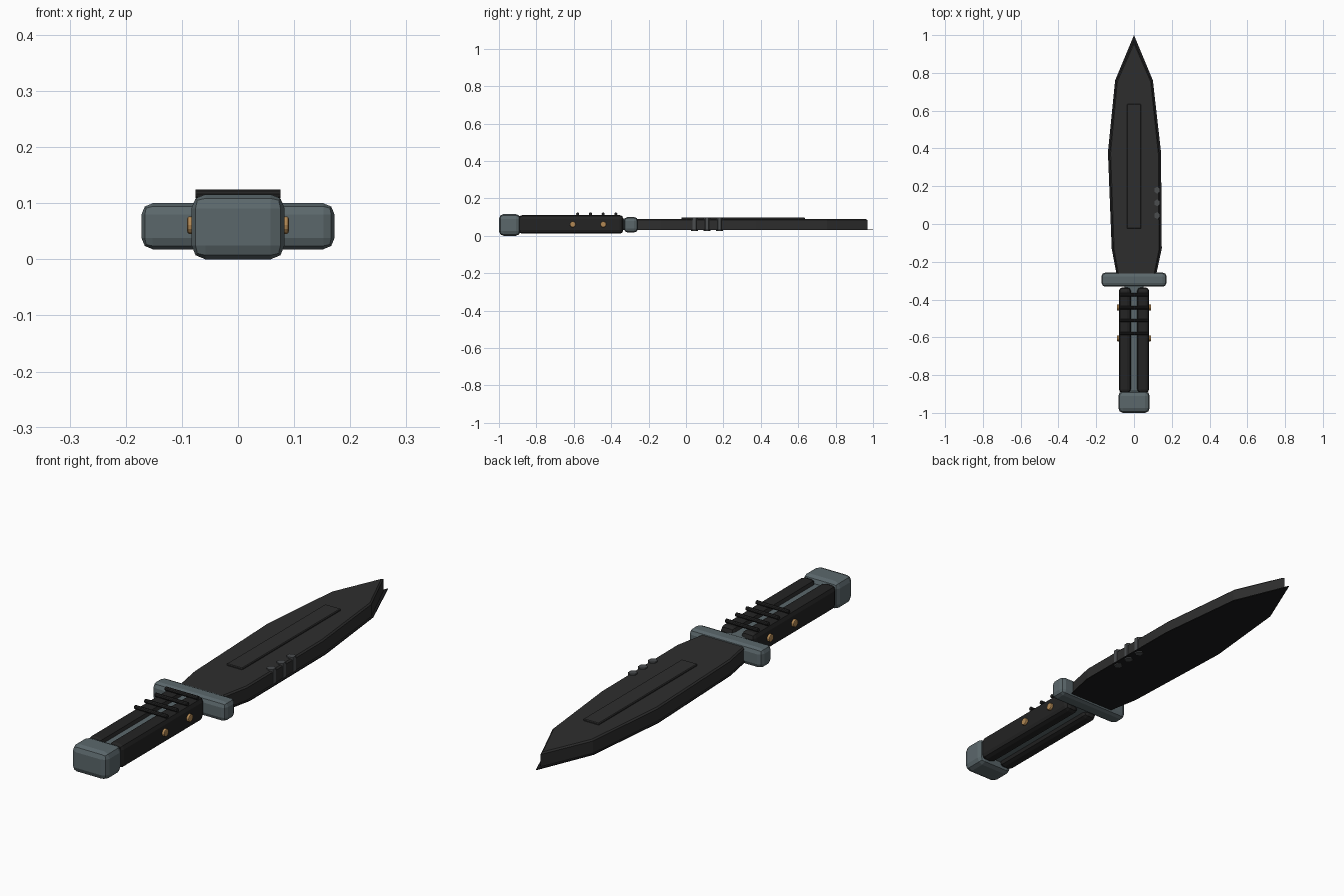
import bpy, bmesh, math
from mathutils import Matrix

if "Cube" in bpy.data.objects:
    bpy.data.objects.remove(bpy.data.objects["Cube"])


def material(name, rgb):
    m = bpy.data.materials.new(name)
    m.diffuse_color = (*rgb, 1)
    m.use_nodes = True
    m.node_tree.nodes["Principled BSDF"].inputs["Base Color"].default_value = m.diffuse_color
    return m


STEEL = material("grey steel", (0.105, 0.137, 0.148))
BLADE = material("blackened blade", (0.027, 0.027, 0.027))
EDGE = material("dark edge", (0.011, 0.011, 0.012))
GRIP = material("black grip", (0.017, 0.017, 0.017))
BRASS = material("brass", (0.45, 0.25, 0.09))
TOOTH = material("tooth grey", (0.07, 0.075, 0.078))


def finish(bm, name, mat, bevel=0, segments=2):
    bmesh.ops.recalc_face_normals(bm, faces=bm.faces)
    me = bpy.data.meshes.new(name)
    bm.to_mesh(me)
    bm.free()
    me.materials.append(mat)
    ob = bpy.data.objects.new(name, me)
    bpy.context.collection.objects.link(ob)
    if bevel:
        mod = ob.modifiers.new("bevel", "BEVEL")
        mod.width, mod.segments = bevel, segments
        mod.limit_method = "ANGLE"
        mod.angle_limit = math.radians(40)
    return ob


def box(name, mat, x, y, z, bevel=0, segments=2):
    bm = bmesh.new()
    size = [b - a for a, b in (x, y, z)]
    mid = [(a + b) / 2 for a, b in (x, y, z)]
    bmesh.ops.create_cube(bm, size=1, matrix=Matrix.Translation(mid) @ Matrix.Diagonal((*size, 1)))
    return finish(bm, name, mat, bevel, segments)


def rod(name, mat, at, radius, length, axis, sides=12, bevel=0):
    bm = bmesh.new()
    turn = Matrix.Rotation(math.pi / 2, 4, "Y") if axis == "X" else Matrix()
    bmesh.ops.create_cone(bm, cap_ends=True, segments=sides, radius1=radius, radius2=radius,
                          depth=length, matrix=Matrix.Translation(at) @ turn)
    return finish(bm, name, mat, bevel)


def slab(name, mat, outline, z0, z1, bevel=0):
    bm = bmesh.new()
    face = bm.faces.new([bm.verts.new((x, y, z0)) for x, y in outline])
    top = bmesh.ops.extrude_face_region(bm, geom=[face])["geom"]
    bmesh.ops.translate(bm, vec=(0, 0, z1 - z0), verts=[v for v in top if isinstance(v, bmesh.types.BMVert)])
    if bevel:  # chamfer the upper rim only
        rim = [e for e in bm.edges if all(v.co.z > z1 - 1e-5 for v in e.verts)]
        bmesh.ops.bevel(bm, geom=rim, offset=bevel, segments=1, affect="EDGES")
    return finish(bm, name, mat)


# Blade: thick body on a slightly wider thin cutting edge
outline = [(0, 1.0), (-0.1, 0.76), (-0.138, 0.38), (-0.118, -0.13), (-0.09, -0.28),
           (0.115, -0.28), (0.147, -0.13), (0.143, 0.38), (0.1, 0.76)]
slab("cutting_edge", EDGE, outline, 0.03, 0.034)
body = [(x * 0.94, 0.97 if y == 1.0 else y - 0.005) for x, y in outline]
slab("blade_body", BLADE, body, 0.033, 0.091, 0.006)
box("blade_panel", BLADE, (-0.037, 0.037), (-0.025, 0.635), (0.085, 0.098), 0.003, 1)

# Teeth along one side of the blade
for i in range(3):
    rod(f"tooth_{i + 1}", TOOTH, (0.123, 0.045 + i * 0.067, 0.061), 0.018, 0.072, "Z", 6)

# Guard, tang and pommel
box("guard", STEEL, (-0.172, 0.172), (-0.332, -0.257), (0.018, 0.1), 0.02)
box("tang", STEEL, (-0.05, 0.05), (-0.92, -0.3), (0.03, 0.092), 0.01)
box("pommel", STEEL, (-0.083, 0.083), (-1.0, -0.885), (0, 0.116), 0.025)

# Grip scales with brass pins on each side
for s, side in ((-1, "left"), (1, "right")):
    box(f"grip_scale_{side}", GRIP, sorted((s * 0.016, s * 0.08)), (-0.895, -0.335), (0.011, 0.111), 0.02)
    for i, y in enumerate((-0.442, -0.605)):
        rod(f"pin_{side}_{i + 1}", BRASS, (s * 0.078, y, 0.061), 0.016, 0.025, "X", 14, 0.004)

# Cord bars across the top of the grip
for i in range(4):
    rod(f"cord_{i + 1}", GRIP, (0, -0.375 - i * 0.068, 0.1165), 0.0085, 0.152, "X", 10, 0.002)
